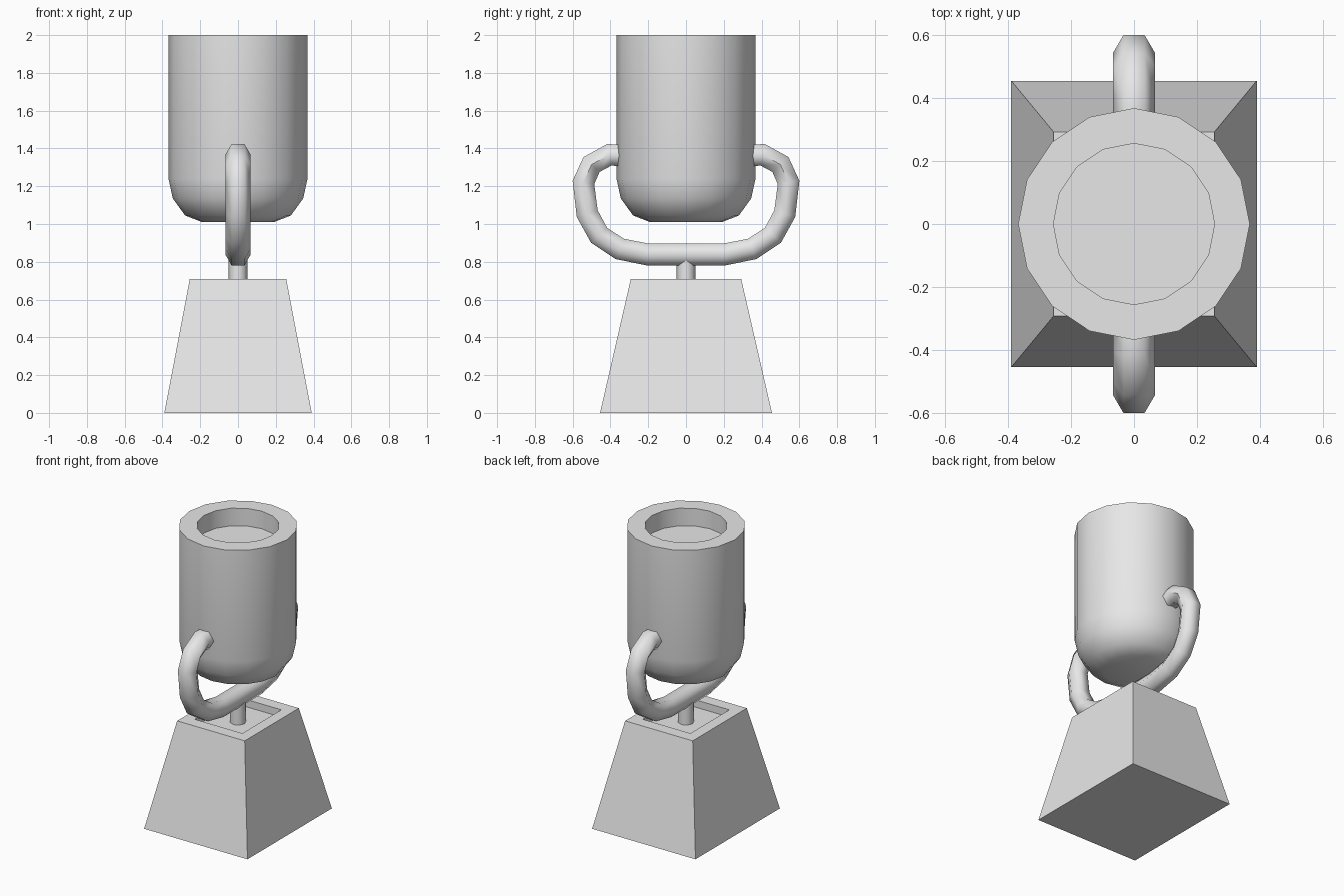
import bpy, bmesh
from math import cos, sin, tau, radians
from mathutils import Vector

cube = bpy.data.objects.get("Cube")
if cube:
    bpy.data.objects.remove(cube, do_unlink=True)

grey = bpy.data.materials.new("plain_grey")
grey.use_nodes = True
grey.diffuse_color = (0.8, 0.8, 0.8, 1)
grey.node_tree.nodes["Principled BSDF"].inputs["Base Color"].default_value = (0.8, 0.8, 0.8, 1)


def loft(name, rings, smooth=True):
    """Skin a list of equal-sized point rings and cap both ends."""
    bm = bmesh.new()
    rows = [[bm.verts.new(p) for p in ring] for ring in rings]
    n = len(rows[0])
    for a, b in zip(rows, rows[1:]):
        for i in range(n):
            j = (i + 1) % n
            bm.faces.new((a[i], a[j], b[j], b[i]))
    bm.faces.new(rows[0][::-1])
    bm.faces.new(rows[-1])
    bmesh.ops.recalc_face_normals(bm, faces=bm.faces)
    mesh = bpy.data.meshes.new(name)
    bm.to_mesh(mesh)
    bm.free()
    mesh.materials.append(grey)
    ob = bpy.data.objects.new(name, mesh)
    bpy.context.collection.objects.link(ob)
    if smooth:
        bpy.ops.object.select_all(action='DESELECT')
        ob.select_set(True)
        bpy.context.view_layer.objects.active = ob
        bpy.ops.object.shade_smooth_by_angle(angle=radians(62))
    return ob


def circle(r, z, n):
    return [(r * cos(tau * i / n), r * sin(tau * i / n), z) for i in range(n)]


def rectangle(x, y, z):
    return [(-x, -y, z), (x, -y, z), (x, y, z), (-x, y, z)]


# Tapered pedestal with a shallow recess in its top
loft("pedestal", [rectangle(0.39, 0.455, 0), rectangle(0.255, 0.292, 0.71),
                  rectangle(0.18, 0.21, 0.71), rectangle(0.18, 0.21, 0.66)], smooth=False)

# Short stem joining pedestal and handle
loft("stem", [circle(0.05, 0.655, 8), circle(0.05, 0.83, 8)])

# Cup with rounded bottom, thick rim and shallow well
cup_profile = [(0.19, 1.01), (0.28, 1.045), (0.345, 1.135), (0.368, 1.24),
               (0.368, 2.0), (0.256, 2.0), (0.256, 1.88)]
loft("cup", [circle(r, z, 16) for r, z in cup_profile])

# Hexagonal handle tube sweeping under the cup, mirrored front to back
half = [(0.33, 1.36), (0.405, 1.367), (0.50, 1.315), (0.543, 1.22),
        (0.523, 1.055), (0.46, 0.94), (0.35, 0.868), (0.20, 0.838)]
path = [Vector((0, y, z)) for y, z in half]
path += [Vector((0, -p.y, p.z)) for p in reversed(path)]
side = Vector((1, 0, 0))
rings = []
for i, p in enumerate(path):
    before = (p - path[max(i - 1, 0)]).normalized()
    after = (path[min(i + 1, len(path) - 1)] - p).normalized()
    up = side.cross((before + after).normalized())
    rings.append([p + 0.067 * (side * cos(tau * k / 6) + up * sin(tau * k / 6))
                  for k in range(6)])
loft("handle", rings)
